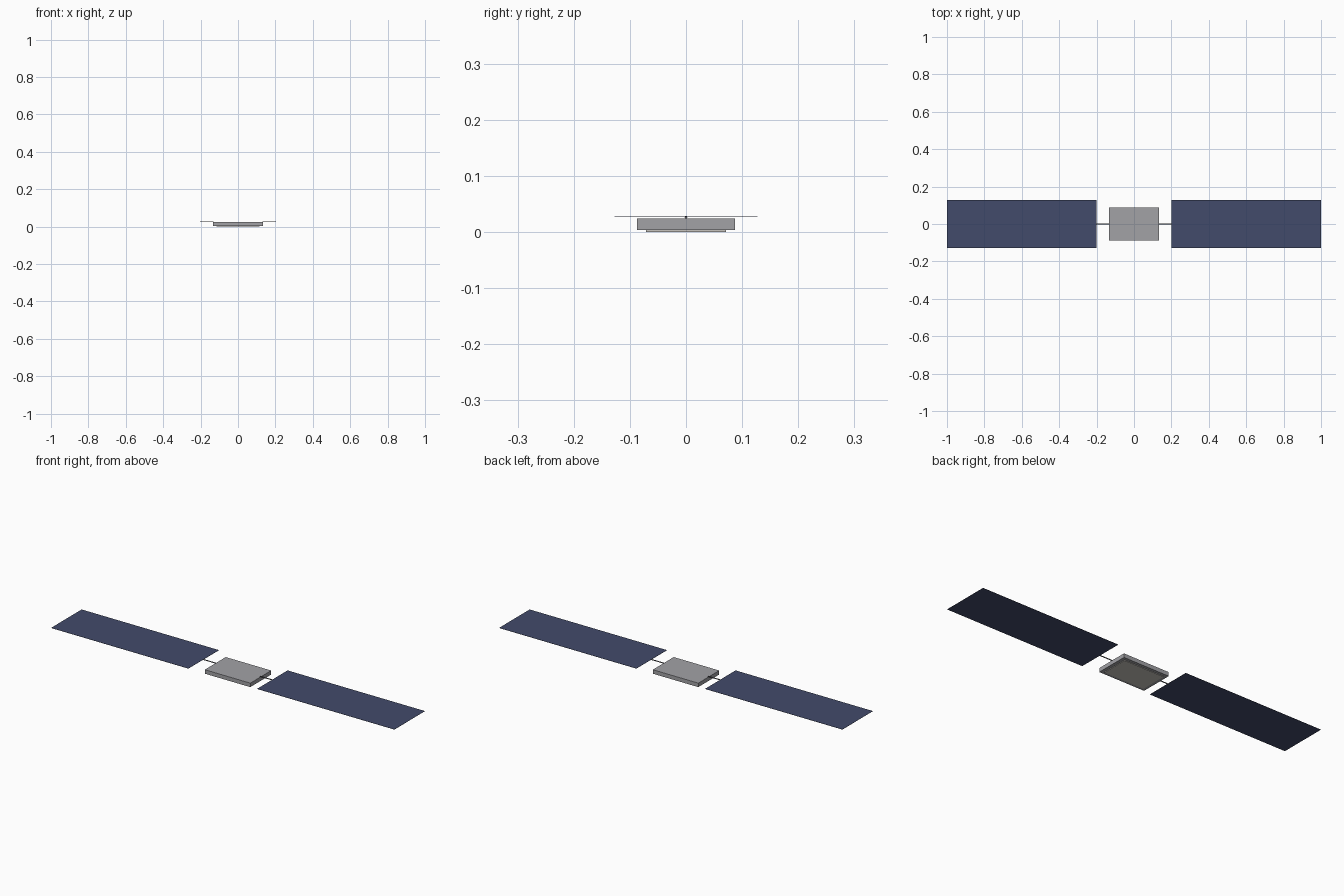
import bpy, math

if "Cube" in bpy.data.objects:
    bpy.data.objects.remove(bpy.data.objects["Cube"])


def material(name, rgb):
    m = bpy.data.materials.new(name)
    m.diffuse_color = (*rgb, 1)
    m.use_nodes = True
    m.node_tree.nodes["Principled BSDF"].inputs["Base Color"].default_value = m.diffuse_color
    return m


body_grey = material("body grey", (0.36, 0.36, 0.38))
panel_blue = material("panel blue", (0.055, 0.07, 0.145))
plate_beige = material("plate warm grey", (0.58, 0.56, 0.52))
boom_grey = material("boom dark grey", (0.12, 0.12, 0.13))


def finish(name, mat):
    o = bpy.context.object
    o.name = name
    o.data.materials.append(mat)
    return o


def box(name, size, loc, mat):
    bpy.ops.mesh.primitive_cube_add(size=1, location=loc)
    o = finish(name, mat)
    o.scale = size
    return o


# Flat central body with a thin plate underneath
box("body", (0.265, 0.174, 0.021), (0, 0, 0.0135), body_grey)
box("bottom_plate", (0.23, 0.142, 0.004), (0, 0, 0.002), plate_beige)

for side, s in (("left", -1), ("right", 1)):
    # Paper-thin solar wing
    box(side + "_solar_panel", (0.8, 0.254, 0.0008), (s * 0.6, 0, 0.027), panel_blue)
    # Slim boom joining wing to body
    bpy.ops.mesh.primitive_cylinder_add(vertices=8, radius=0.0025, depth=0.072,
                                        location=(s * 0.166, 0, 0.026),
                                        rotation=(0, math.pi / 2, 0))
    finish(side + "_boom", boom_grey)
    bpy.ops.object.shade_smooth_by_angle()
